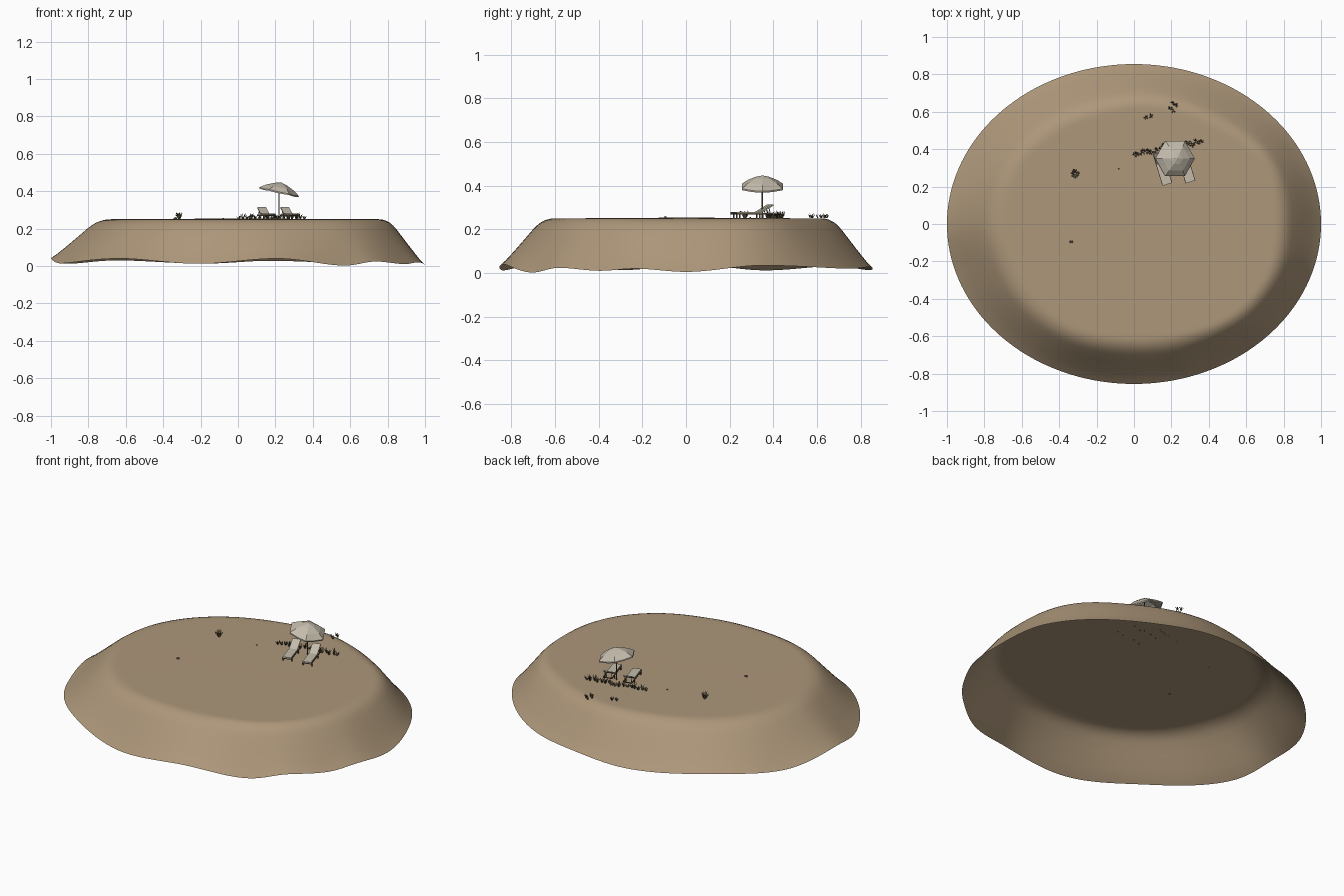
import bpy, bmesh, math, random
from mathutils import Vector, Matrix

if "Cube" in bpy.data.objects:
    bpy.data.objects.remove(bpy.data.objects["Cube"])

random.seed(4)
TOP = 0.25


def material(name, rgb):
    m = bpy.data.materials.new(name)
    m.diffuse_color = (*rgb, 1)
    m.use_nodes = True
    m.node_tree.nodes["Principled BSDF"].inputs["Base Color"].default_value = m.diffuse_color
    return m


SAND = material("sand", (0.42, 0.31, 0.195))
CANVAS = material("pale canvas", (0.55, 0.50, 0.41))
WOOD = material("dark wood", (0.13, 0.09, 0.055))
GRASS = material("dry grass", (0.11, 0.09, 0.05))
STONE = material("stone", (0.16, 0.13, 0.10))


def finish(bm, name, mat, smooth=False):
    me = bpy.data.meshes.new(name)
    bm.to_mesh(me)
    bm.free()
    me.materials.append(mat)
    for p in me.polygons:
        p.use_smooth = smooth
    ob = bpy.data.objects.new(name, me)
    bpy.context.collection.objects.link(ob)
    return ob


def periodic(table, deg):
    """Smooth periodic interpolation through (angle, value) pairs."""
    n = len(table)
    for i in range(n):
        a0, v1 = table[i]
        a1, v2 = table[(i + 1) % n]
        span = (a1 - a0) % 360
        d = (deg - a0) % 360
        if d < span:
            s = d / span
            s = s * s * (3 - 2 * s)
            return v1 + (v2 - v1) * s
    return table[0][1]


# Island: open shell lofted from plateau edge to wavy rim
EDGE = [(0, .73), (30, .77), (55, .71), (85, .715), (105, .68), (130, .68), (155, .68),
        (180, .65), (200, .64), (225, .68), (245, .70), (270, .68), (290, .70),
        (310, .75), (330, .76)]
RIM = [(0, .005), (24, .035), (61, .02), (80, .028), (100, .013), (130, .03), (155, .012),
       (180, .042), (198, .014), (231, .04), (258, .012), (282, .04), (305, .002),
       (317, .024), (333, .01), (344, .02)]
PROFILE = [(0, 1), (.07, 1), (.14, .993), (.21, .97), (.29, .925), (.36, .86), (.43, .775),
           (.57, .575), (.7, .39), (.8, .25), (.9, .115), (1, 0)]
N = 144
edge = [periodic(EDGE, 360 * i / N) for i in range(N)]
for _ in range(14):
    edge = [(edge[i - 1] + edge[i] * 2 + edge[(i + 1) % N]) / 4 for i in range(N)]
bm = bmesh.new()
rings = []
for k in (.35, .7):
    rings.append([(k * edge[i], TOP + .004 * (1 - k)) for i in range(N)])
for u, h in PROFILE:
    ring = []
    for i in range(N):
        low = periodic(RIM, 360 * i / N)
        ring.append((edge[i] + (1 - edge[i]) * u, low + (TOP - low) * h))
    rings.append(ring)
verts = []
for ring in rings:
    row = []
    for i, (f, z) in enumerate(ring):
        t = 2 * math.pi * i / N
        row.append(bm.verts.new((f * math.cos(t), .855 * f * math.sin(t), z)))
    verts.append(row)
centre = bm.verts.new((0, 0, TOP + .004))
for i in range(N):
    j = (i + 1) % N
    bm.faces.new((centre, verts[0][i], verts[0][j]))
    for a, b in zip(verts, verts[1:]):
        bm.faces.new((a[i], b[i], b[j], a[j]))
finish(bm, "island", SAND, True)


def box(bm, size, loc, rot_x=0):
    m = Matrix.Translation(loc) @ Matrix.Rotation(rot_x, 4, 'X') @ Matrix.Diagonal((*size, 1))
    bmesh.ops.create_cube(bm, size=1, matrix=m)


# Parasol: hexagonal tilted canopy with raised ribs, and a straight pole
bm = bmesh.new()
tilt = Matrix.Translation((.22, .35, .398)) @ Matrix.Rotation(math.radians(12.5), 4, 'Y')
rows = []
for r, z in ((.035, .040), (.075, .022), (.108, 0), (.108, -.007)):
    rows.append([bm.verts.new(tilt @ Vector((
        r * (1 if i % 2 == 0 else .868) * math.cos(i * math.pi / 6),
        r * (1 if i % 2 == 0 else .868) * math.sin(i * math.pi / 6),
        z - (.003 if i % 2 and r > .1 else 0)))) for i in range(12)])
apex = bm.verts.new(tilt @ Vector((0, 0, .05)))
for i in range(12):
    j = (i + 1) % 12
    bm.faces.new((apex, rows[0][i], rows[0][j]))
    for a, b in zip(rows, rows[1:]):
        bm.faces.new((a[i], b[i], b[j], a[j]))
finish(bm, "parasol_canopy", CANVAS)
bm = bmesh.new()
bmesh.ops.create_cone(bm, cap_ends=True, segments=8, radius1=.003, radius2=.003, depth=.20,
                      matrix=Matrix.Translation((.22, .35, .346)))
finish(bm, "parasol_pole", WOOD)


# Sun loungers: foot at local origin, head toward +y
def lounger(name, x, y, turn):
    frame, pad = bmesh.new(), bmesh.new()
    for s in (-1, 1):
        box(frame, (.004, .175, .006), (s * .025, .0875, .021))
        for ly in (.015, .125):
            box(frame, (.005, .005, .022), (s * .025, ly, .010))
        box(frame, (.003, .003, .034), (s * .02, .160, .033), .3)
    for ly in (.002, .173):
        box(frame, (.05, .004, .005), (0, ly, .021))
    box(pad, (.048, .115, .006), (0, .0575, .027))
    box(pad, (.048, .072, .006), (0, .146, .044), math.radians(30))
    place = Matrix.Translation((x, y, TOP)) @ Matrix.Rotation(turn, 4, 'Z')
    finish(frame, name + "_frame", WOOD).matrix_world = place
    finish(pad, name + "_cushion", CANVAS).matrix_world = place


lounger("left_lounger", .178, .212, math.radians(17))
lounger("right_lounger", .302, .225, math.radians(17))


# Grass tufts: thin bent blades fanning out from one root
def tuft(bm, x, y, blades, height, spread):
    for _ in range(blades):
        a = random.uniform(0, 2 * math.pi)
        out = Vector((math.cos(a), math.sin(a), 0))
        side = Vector((-out.y, out.x, 0)) * .0022
        root = Vector((x, y, TOP + .001)) + out * spread * .2
        h = height * random.uniform(.6, 1)
        mid = root + out * spread * .35 + Vector((0, 0, h * .65))
        tip = root + out * spread * .8 + Vector((0, 0, h))
        v = [bm.verts.new(p) for p in (root - side, root + side, mid + side, mid - side, tip)]
        bm.faces.new(v[:4])
        bm.faces.new((v[3], v[2], v[4]))


bm = bmesh.new()
for i in range(17):
    k = i / 16
    tuft(bm, .005 + .35 * k, .38 + .06 * k + random.uniform(-.012, .012), 9,
         random.uniform(.02, .042), .018)
finish(bm, "grass_row", GRASS)
bm = bmesh.new()
for x, y in ((.065, .57), (.09, .578), (.195, .62), (.205, .645), (.222, .635), (.212, .605)):
    tuft(bm, x, y, 7, .022, .014)
finish(bm, "back_grass", GRASS)
bm = bmesh.new()
tuft(bm, -.315, .27, 34, .038, .026)
finish(bm, "bush", GRASS)

# Small stones
bm = bmesh.new()
for x, y, r in ((-.335, -.095, .010), (-.08, .295, .005)):
    bmesh.ops.create_icosphere(bm, subdivisions=1, radius=r, matrix=Matrix.Translation(
        (x, y, TOP + .004)) @ Matrix.Diagonal((1.1, .8, .7, 1)))
finish(bm, "stones", STONE)
